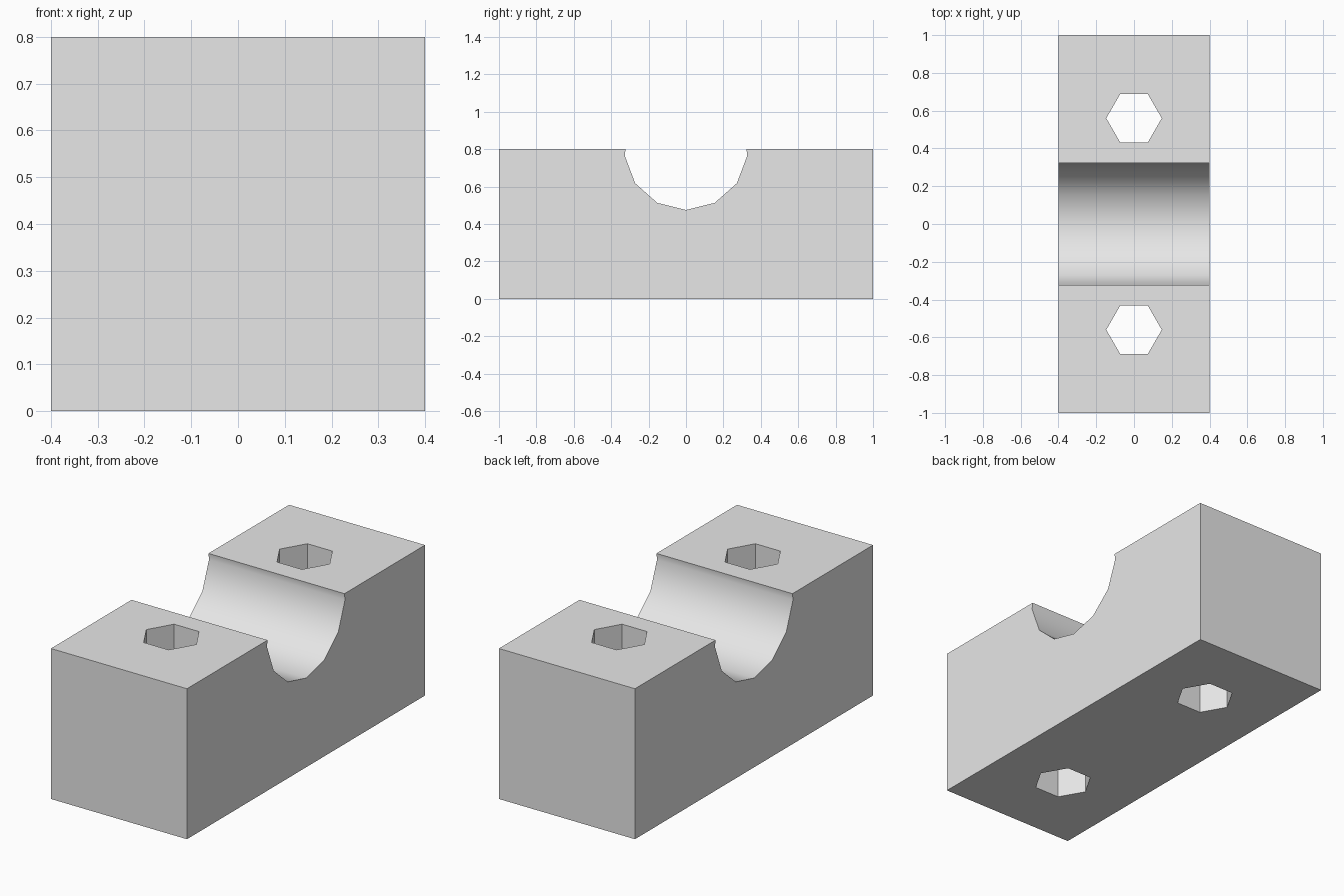
import bpy
import bmesh
import math

cube = bpy.data.objects.get("Cube")
if cube:
    bpy.data.objects.remove(cube, do_unlink=True)

WIDTH, LENGTH, HEIGHT = 0.8, 2.0, 0.8
GROOVE_RADIUS, GROOVE_Z, GROOVE_SIDES = 0.33, 0.805, 13
HOLE_RADIUS, HOLE_Y = 0.147, 0.56

grey = bpy.data.materials.new("light_grey")
grey.use_nodes = True
grey.diffuse_color = (0.8, 0.8, 0.8, 1)
grey.node_tree.nodes["Principled BSDF"].inputs["Base Color"].default_value = (0.8, 0.8, 0.8, 1)


def prism(name, profile, depth):
    """Extrude a closed profile by the depth vector."""
    bm = bmesh.new()
    face = bm.faces.new([bm.verts.new(p) for p in profile])
    moved = bmesh.ops.extrude_face_region(bm, geom=[face])["geom"]
    verts = [v for v in moved if isinstance(v, bmesh.types.BMVert)]
    bmesh.ops.translate(bm, verts=verts, vec=depth)
    bmesh.ops.recalc_face_normals(bm, faces=bm.faces)
    mesh = bpy.data.meshes.new(name)
    bm.to_mesh(mesh)
    bm.free()
    mesh.materials.append(grey)
    obj = bpy.data.objects.new(name, mesh)
    bpy.context.collection.objects.link(obj)
    return obj


def groove_point(step):
    """Corner of the round groove, counted from its lowest point."""
    a = math.tau * step / GROOVE_SIDES
    return GROOVE_RADIUS * math.sin(a), GROOVE_Z - GROOVE_RADIUS * math.cos(a)


# Block side profile with the groove cut off level with the top
(y3, z3), (y4, z4) = groove_point(3), groove_point(4)
rim = y3 + (y4 - y3) * (HEIGHT - z3) / (z4 - z3)
arc = [(rim, HEIGHT)] + [groove_point(i) for i in range(3, -4, -1)] + [(-rim, HEIGHT)]
half = LENGTH / 2
outline = [(-half, HEIGHT), (-half, 0), (half, 0), (half, HEIGHT)] + arc
block = prism("clamp_block", [(-WIDTH / 2, y, z) for y, z in outline], (WIDTH, 0, 0))

# Hexagonal bolt holes through both shoulders
for label, side in (("front", -1), ("back", 1)):
    ring = [(HOLE_RADIUS * math.cos(math.tau * i / 6),
             side * HOLE_Y + HOLE_RADIUS * math.sin(math.tau * i / 6), -0.1)
            for i in range(6)]
    cutter = prism(label + "_hole_cutter", ring, (0, 0, HEIGHT + 0.2))
    cut = block.modifiers.new(label + "_hole", "BOOLEAN")
    cut.operation = "DIFFERENCE"
    cut.solver = "EXACT"
    cut.object = cutter
    cutter.hide_render = True
    bpy.context.view_layer.objects.active = block
    bpy.ops.object.modifier_apply(modifier=cut.name)
    bpy.data.objects.remove(cutter, do_unlink=True)

# Smooth groove, crisp edges elsewhere
bpy.ops.object.select_all(action="DESELECT")
block.select_set(True)
bpy.context.view_layer.objects.active = block
bpy.ops.object.shade_smooth_by_angle(angle=math.radians(30))
